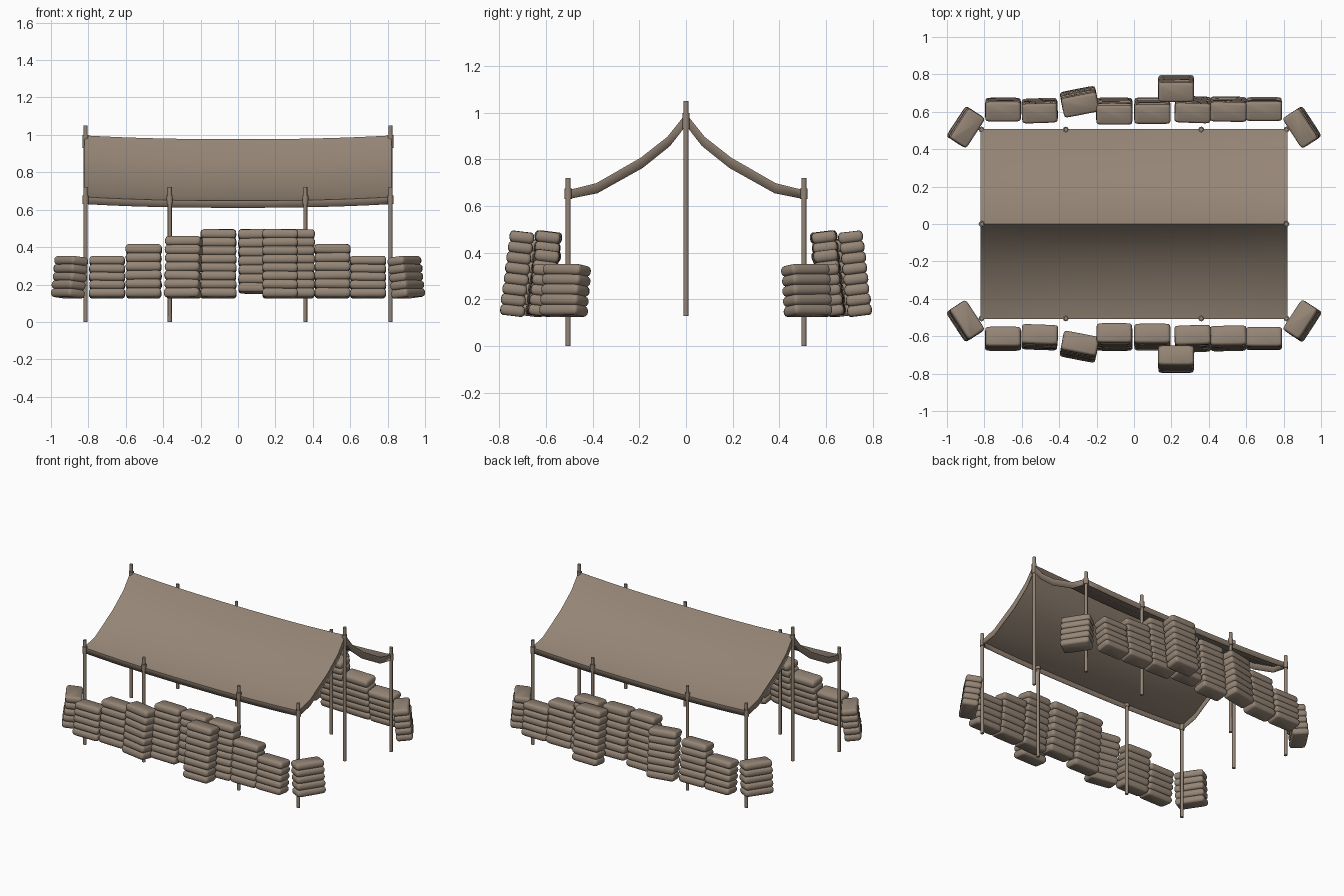
import bpy, bmesh, math, random
from mathutils import Matrix, Vector

if "Cube" in bpy.data.objects:
    bpy.data.objects.remove(bpy.data.objects["Cube"])

random.seed(4)
brown = bpy.data.materials.new("dusty_brown")
brown.diffuse_color = (0.30, 0.235, 0.18, 1)
brown.use_nodes = True
brown.node_tree.nodes["Principled BSDF"].inputs["Base Color"].default_value = brown.diffuse_color


def finish(bm, name, angle=40, fix_normals=True):
    if fix_normals:
        bmesh.ops.recalc_face_normals(bm, faces=bm.faces)
    me = bpy.data.meshes.new(name)
    bm.to_mesh(me)
    bm.free()
    me.materials.append(brown)
    for p in me.polygons:
        p.use_smooth = True
    me.set_sharp_from_angle(angle=math.radians(angle))
    ob = bpy.data.objects.new(name, me)
    bpy.context.collection.objects.link(ob)
    return ob


def tube(bm, x, y, z0, z1, r):
    bmesh.ops.create_cone(bm, cap_ends=True, segments=8, radius1=r, radius2=r, depth=z1 - z0,
                          matrix=Matrix.Translation((x, y, (z0 + z1) / 2)))


def pole(name, x, y, z0, z1, cuff0, cuff1):
    bm = bmesh.new()
    tube(bm, x, y, z0, z1, 0.011)
    tube(bm, x, y, cuff0, cuff1, 0.016)    # lashing around the cloth
    finish(bm, name, 60)


# Poles: a tall pair under the ridge, a row of four along each eave
for side, x in (("left", -0.815), ("right", 0.815)):
    pole(f"ridge_pole_{side}", x, 0, 0.13, 1.05, 0.93, 1.0)
for row, y in (("front", -0.505), ("back", 0.505)):
    for i, x in enumerate((-0.815, -0.365, 0.36, 0.815)):
        pole(f"{row}_pole_{i + 1}", x, y, 0, 0.72, 0.63, 0.675)

# Canopy: thin hanging cloth, sagging towards the middle of its length
half = [(0.0, 0.997, 0.02), (0.08, 0.897, 0.028), (0.195, 0.807, 0.032),
        (0.385, 0.698, 0.026), (0.508, 0.668, 0.02)]      # y, z, sag
# lower edge of the hem that hangs below the cloth border: y, z
hem_half = [(0.0, 0.945), (0.068, 0.858), (0.185, 0.764), (0.38, 0.655), (0.508, 0.63)]
profile = [(-y, z, s) for y, z, s in reversed(half)] + half[1:]
hem_profile = [(-y, z) for y, z in reversed(hem_half)] + hem_half[1:]
bm = bmesh.new()
rows, hems = [], []
steps = 16
for i in range(steps + 1):
    x = -0.82 + 1.64 * i / steps
    dip = 1 - abs(x / 0.82) ** 2.4
    rows.append([bm.verts.new((x, y, z - s * dip)) for y, z, s in profile])
    hems.append([bm.verts.new((x, hy, hz - s * dip)) if i in (0, steps) or abs(y) > 0.5 else None
                 for (y, z, s), (hy, hz) in zip(profile, hem_profile)])
last = len(profile) - 1
for i in range(steps):
    a, b = rows[i], rows[i + 1]
    for j in range(last):
        bm.faces.new((a[j], b[j], b[j + 1], a[j + 1]))
    for j in (0, last):                                   # eave hems
        bm.faces.new((a[j], b[j], hems[i + 1][j], hems[i][j]))
for i in (0, steps):                                      # gable hems
    for j in range(last):
        bm.faces.new((rows[i][j], rows[i][j + 1], hems[i][j + 1], hems[i][j]))
bmesh.ops.recalc_face_normals(bm, faces=bm.faces)
bm.faces.ensure_lookup_table()
if bm.faces[3].normal.z < 0:
    bmesh.ops.reverse_faces(bm, faces=bm.faces)
canopy = finish(bm, "canopy", 50, False)
mod = canopy.modifiers.new("cloth_thickness", 'SOLIDIFY')
mod.thickness = 0.004
mod.offset = -1


# Sandbag: squarish rings that bulge at mid height
RINGS = ((0.0, 0.012), (0.08, 0.006), (0.28, 0.001), (0.5, 0.0), (0.72, 0.001), (0.92, 0.006), (1.0, 0.012))


def sandbag(bm, z, h, w, d, mat):
    n = 20
    loops = []
    for t, inset in RINGS:
        loop = []
        for k in range(n):
            a = 2 * math.pi * (k + 0.5) / n
            c, s = math.cos(a), math.sin(a)
            px = math.copysign(abs(c) ** 0.2, c) * (w / 2 - inset)
            py = math.copysign(abs(s) ** 0.2, s) * (d / 2 - inset)
            loop.append(bm.verts.new(mat @ Vector((px, py, z + t * h))))
        loops.append(loop)
    for a, b in zip(loops, loops[1:]):
        for k in range(n):
            bm.faces.new((a[k], a[(k + 1) % n], b[(k + 1) % n], b[k]))
    bm.faces.new(loops[0][::-1])
    bm.faces.new(loops[-1])


def stack(name, x, y, z0, z1, turn):
    # a leaning pile of sandbags, tipped in towards the tent
    bm = bmesh.new()
    count = round((z1 - z0) / 0.045)
    pitch = (z1 - z0) / count
    place = (Matrix.Translation((x, y, z0)) @ Matrix.Rotation(turn, 4, 'Z')
             @ Matrix.Rotation(math.radians(-7), 4, 'X'))
    for i in range(count):
        wobble = Matrix.Rotation(random.uniform(-0.012, 0.012), 4, 'Y')
        shift = Matrix.Translation((0, random.uniform(-0.002, 0.002), i * pitch))
        sandbag(bm, 0, pitch * 1.03, random.uniform(0.189, 0.195), 0.107, place @ shift @ wobble)
    finish(bm, name, 60)


# Sandbag walls: x, y, bottom, top, turn in degrees (front row, mirrored to the back)
STACKS = ((-0.911, -0.525, 0.13, 0.348, -57), (-0.70, -0.626, 0.13, 0.348, 0),
          (-0.505, -0.624, 0.13, 0.412, -2), (-0.295, -0.675, 0.13, 0.455, -11),
          (-0.105, -0.627, 0.13, 0.492, 0), (0.098, -0.626, 0.155, 0.492, 0),
          (0.225, -0.747, 0.13, 0.492, 0), (0.315, -0.634, 0.13, 0.492, 2),
          (0.505, -0.63, 0.13, 0.412, 1), (0.695, -0.626, 0.13, 0.348, 0),
          (0.911, -0.525, 0.13, 0.348, 57))
for i, (x, y, z0, z1, deg) in enumerate(STACKS):
    turn = math.radians(deg)
    stack(f"front_sandbags_{i + 1}", x, y, z0, z1, turn)
    stack(f"back_sandbags_{i + 1}", x, -y, z0, z1, math.pi - turn)
